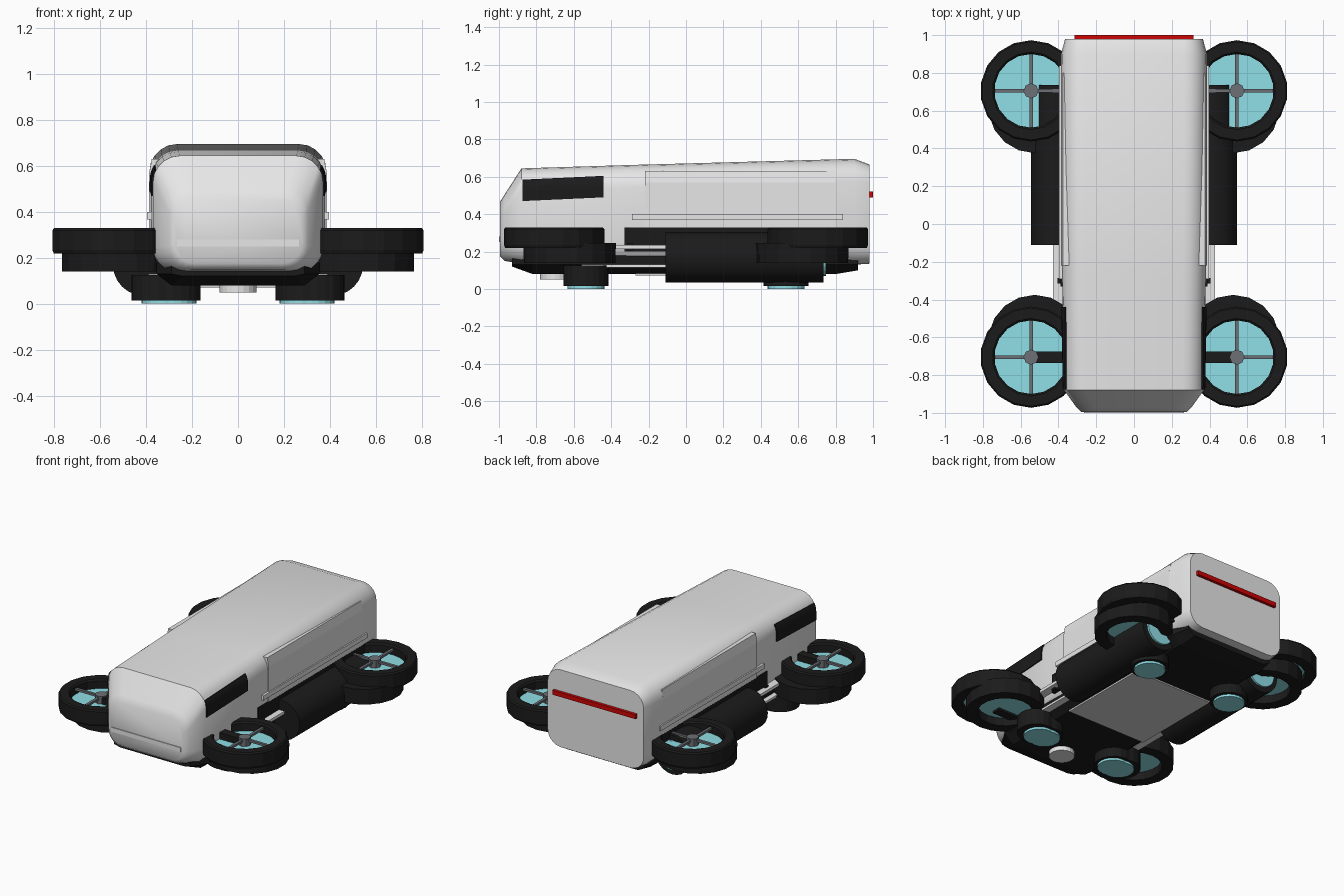
import bpy, bmesh, math
from mathutils import Matrix, Vector

if "Cube" in bpy.data.objects:
    bpy.data.objects.remove(bpy.data.objects["Cube"])


def mat(name, *c):
    m = bpy.data.materials.new(name)
    m.diffuse_color = (*c, 1)
    m.use_nodes = True
    m.node_tree.nodes["Principled BSDF"].inputs["Base Color"].default_value = m.diffuse_color
    return m


SHELL = mat("light grey shell", .90, .90, .90)
BLACK = mat("black plastic", .011, .011, .011)
TEAL = mat("teal glow", .29, .77, .83)
RED = mat("red light", .62, .001, .001)
METAL = mat("hub grey", .15, .16, .18)
PANEL = mat("belly panel grey", .68, .68, .68)


def finish(name, bm, material, smooth=None):
    bmesh.ops.recalc_face_normals(bm, faces=bm.faces)
    me = bpy.data.meshes.new(name)
    bm.to_mesh(me)
    bm.free()
    me.materials.append(material)
    ob = bpy.data.objects.new(name, me)
    bpy.context.collection.objects.link(ob)
    if smooth:
        bpy.context.view_layer.objects.active = ob
        bpy.ops.object.select_all(action='DESELECT')
        ob.select_set(True)
        bpy.ops.object.shade_smooth_by_angle(angle=math.radians(smooth))
    return ob


def box(name, lo, hi, material):
    bm = bmesh.new()
    lo, hi = Vector(lo), Vector(hi)
    size = [abs(v) for v in hi - lo]
    bmesh.ops.create_cube(bm, size=1, matrix=Matrix.Translation((lo + hi) / 2) @ Matrix.Diagonal((*size, 1)))
    return finish(name, bm, material)


def cyl(name, center, r, depth, material, sides=20, axis='z', smooth=None):
    bm = bmesh.new()
    rot = Matrix.Rotation(math.pi / 2, 4, 'X') if axis == 'y' else Matrix()
    bmesh.ops.create_cone(bm, cap_ends=True, segments=sides, radius1=r, radius2=r, depth=depth,
                          matrix=Matrix.Translation(center) @ rot)
    return finish(name, bm, material, smooth)


def ring(name, center, profile, material, sides=18):
    """Closed (radius, z) profile revolved about a vertical axis."""
    bm = bmesh.new()
    loops = []
    for i in range(sides):
        a = 2 * math.pi * (i + .5) / sides
        loops.append([bm.verts.new((center[0] + r * math.cos(a), center[1] + r * math.sin(a), z))
                      for r, z in profile])
    n = len(profile)
    for i in range(sides):
        p, q = loops[i], loops[(i + 1) % sides]
        for j in range(n):
            bm.faces.new((p[j], p[(j + 1) % n], q[(j + 1) % n], q[j]))
    return finish(name, bm, material)


def rounded(y, hw, zb, zt, r, seg=5):
    pts = []
    for k, (cx, cz) in enumerate(((hw - r, zt - r), (r - hw, zt - r), (r - hw, zb + r), (hw - r, zb + r))):
        for i in range(seg + 1):
            a = math.pi / 2 * (k + i / seg)
            pts.append((cx + r * math.cos(a), y, cz + r * math.sin(a)))
    return pts


def loft(name, sections, material, smooth=None):
    bm = bmesh.new()
    loops = [[bm.verts.new(p) for p in s] for s in sections]
    n = len(loops[0])
    for a, b in zip(loops, loops[1:]):
        for j in range(n):
            bm.faces.new((a[j], a[(j + 1) % n], b[(j + 1) % n], b[j]))
    bm.faces.new(loops[0])
    bm.faces.new(loops[-1])
    return finish(name, bm, material, smooth)


# Main shell: y, half width, bottom, top, corner radius
SECTIONS = [(-.995, .28, .175, .465, .09), (-.97, .305, .15, .505, .10), (-.88, .37, .135, .645, .115),
            (-.3, .38, .13, .663, .12), (.9, .386, .13, .696, .12), (.98, .365, .135, .666, .10)]
loft("body_shell", [rounded(*s) for s in SECTIONS], SHELL, 48)


def side_x(y, z):
    """Half width of the shell at a height."""
    for a, b in zip(SECTIONS, SECTIONS[1:]):
        if a[0] <= y <= b[0]:
            t = (y - a[0]) / (b[0] - a[0])
            _, hw, zb, zt, r = [p + (q - p) * t for p, q in zip(a, b)]
            d = max(0, z - (zt - r))
            return hw - r + math.sqrt(max(0, r * r - d * d))


# Dark underbody tray, tapered towards the bottom
loft("underbody", [[(w * s, y, z) for s, w, z in ((-1, wt, .18), (1, wt, .18), (1, wt, .13), (1, wb, zb), (-1, wb, zb), (-1, wt, .13))]
                   for y, wt, wb, zb in ((-.93, .29, .24, .12), (-.82, .355, .29, .08),
                                         (.80, .355, .29, .08), (.92, .33, .28, .10))], BLACK)
box("belly_panel", (-.30, -.27, .071), (.30, .38, .082), PANEL)
cyl("belly_sensor", (0, -.70, .07), .08, .04, SHELL, 20)

# Front and rear light strips
box("front_light_strip", (-.265, -1.0, .25), (.265, -.985, .28), SHELL)
box("rear_light_strip", (-.315, .97, .49), (.315, 1.0, .52), RED)

for s, side in ((1, "right"), (-1, "left")):
    # Side window plate following the shell
    bm = bmesh.new()
    rows = []
    for i in range(5):
        y = -.875 + .435 * i / 4
        zs = [.47 + .02 * i / 4 + .113 * j / 6 for j in range(7)]
        rows.append([bm.verts.new((s * (side_x(y, z) + .003), y, z)) for z in zs])
    for a, b in zip(rows, rows[1:]):
        for j in range(6):
            bm.faces.new((a[j], a[j + 1], b[j + 1], b[j]))
    win = finish("side_window_" + side, bm, BLACK)
    mod = win.modifiers.new("thickness", 'SOLIDIFY')
    mod.thickness = .008
    mod.offset = 0

    # Sliding door, leaning in slightly at the top, and its rail
    loft("door_" + side, [[(s * x, y, z) for x, z in ((.32, .33), (.387, .33), (.387, .57), (.376, .63), (.32, .63))]
                          for y in (-.22, .80)], SHELL)
    box("door_rail_" + side, (s * .36, -.29, .368), (s * .396, .84, .40), SHELL)

    # Dark skirt, side engine and its exhaust
    box("side_skirt_" + side, (s * .30, -.33, .20), (s * .388, .84, .33), BLACK)
    cyl("side_engine_" + side, (s * .41, .3125, .17), .135, .845, BLACK, 24, 'y', 32)
    cyl("engine_exhaust_" + side, (s * .41, .741, .17), .10, .014, TEAL, 24, 'y')

    # Struts running from front fan to engine
    box("upper_strut_" + side, (s * .36, -.50, .215), (s * .43, -.05, .235), SHELL)
    box("lower_strut_" + side, (s * .34, -.56, .115), (s * .39, -.05, .13), SHELL)
    box("strut_clamp_" + side, (s * .35, -.315, .205), (s * .405, -.285, .245), BLACK)

    for e, end in ((-1, "front"), (1, "rear")):
        tag = end + "_" + side
        c = (s * .545, e * .705)
        # Upper and lower duct rings of the lift fan
        ring("fan_duct_" + tag, c, [(.195, .22), (.262, .22), (.268, .235), (.268, .32), (.26, .33), (.205, .33), (.195, .32)], BLACK)
        low = (s * .525, e * .622)
        ring("lower_duct_" + tag, low, [(.172, .14), (.245, .14), (.247, .245), (.172, .245)], BLACK)
        cyl("fan_disc_" + tag, (*c, .262), .20, .012, TEAL, 24)
        cyl("lower_disc_" + tag, (*low, .20), .178, .012, TEAL, 24)
        # Hub with crossed spokes
        cyl("fan_hub_" + tag, (*c, .285), .04, .07, METAL, 8)
        box("spoke_across_" + tag, (c[0] - .2, c[1] - .009, .295), (c[0] + .2, c[1] + .009, .31), METAL)
        box("spoke_along_" + tag, (c[0] - .009, c[1] - .2, .295), (c[0] + .009, c[1] + .2, .31), METAL)
        if e < 0:
            box("fan_arm_" + tag, (s * .30, c[1] - .03, .18), (s * .53, c[1] + .03, .312), BLACK)
        # Landing thruster: twin nozzles in front, single at the rear
        nozzles = ((.283, .279), (.345, .321)) if e < 0 else ((.32, .322),)
        for k, (x, glow) in enumerate(nozzles):
            cyl(f"thruster_{tag}_{k}", (s * x, e * .535, .07), .12, .11, BLACK, 20)
            cyl(f"thruster_glow_{tag}_{k}", (s * glow, e * .535, .012), .098, .024, TEAL, 20)
